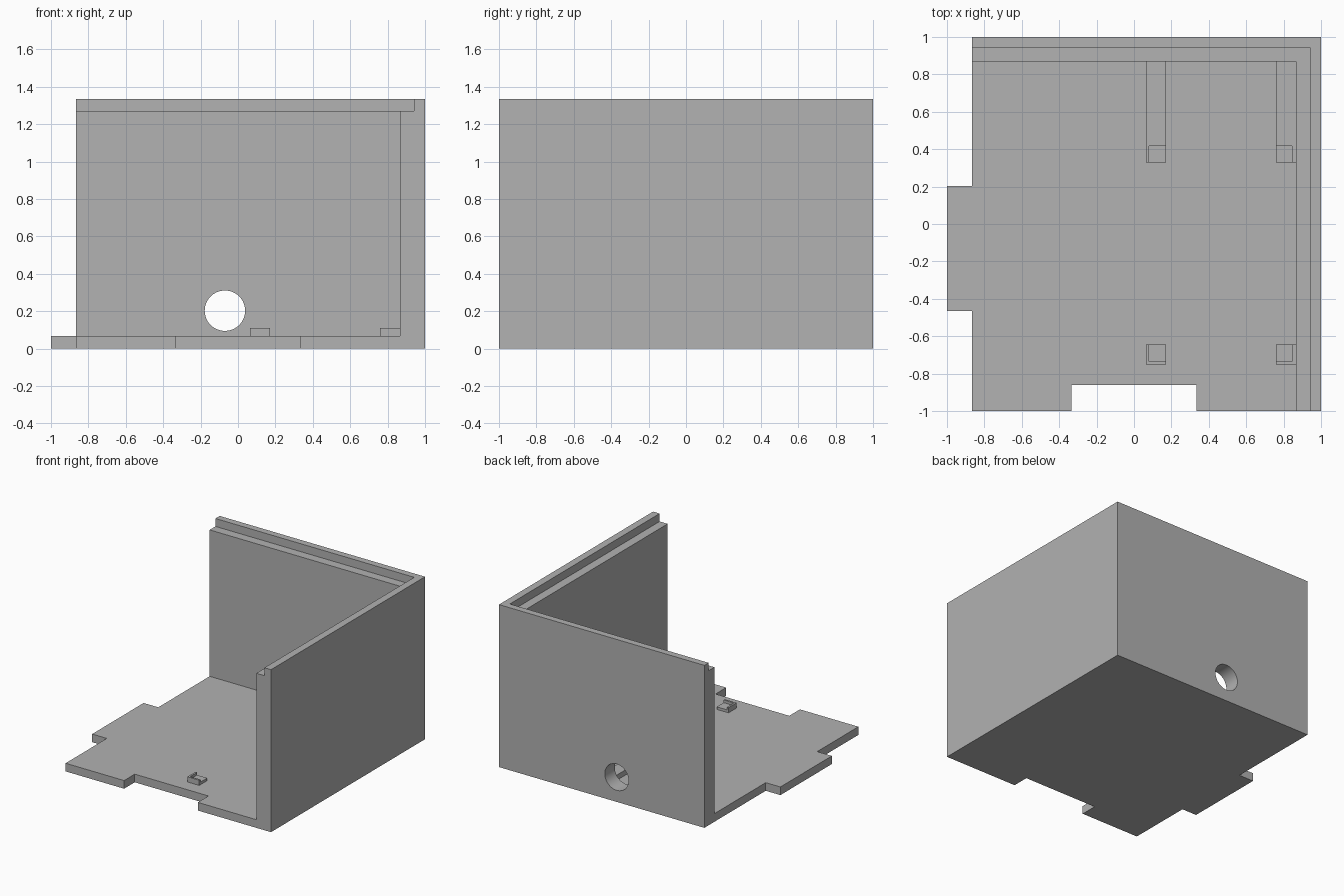
import bpy
import bmesh
import math

cube = bpy.data.objects.get("Cube")
if cube:
    bpy.data.objects.remove(cube, do_unlink=True)

grey = bpy.data.materials.new("plain grey")
grey.use_nodes = True
GREY = (0.445, 0.445, 0.445, 1)
grey.diffuse_color = GREY
grey.node_tree.nodes["Principled BSDF"].inputs["Base Color"].default_value = GREY


def prism(name, outline, z0, z1):
    """Extrude a flat outline upward into a solid."""
    bm = bmesh.new()
    face = bm.faces.new([bm.verts.new((x, y, z0)) for x, y in outline])
    top = bmesh.ops.extrude_face_region(bm, geom=[face])["geom"]
    verts = [v for v in top if isinstance(v, bmesh.types.BMVert)]
    bmesh.ops.translate(bm, verts=verts, vec=(0, 0, z1 - z0))
    bmesh.ops.recalc_face_normals(bm, faces=bm.faces)
    mesh = bpy.data.meshes.new(name)
    bm.to_mesh(mesh)
    bm.free()
    mesh.materials.append(grey)
    obj = bpy.data.objects.new(name, mesh)
    bpy.context.collection.objects.link(obj)
    return obj


def box(name, x0, x1, y0, y1, z0, z1):
    return prism(name, [(x0, y0), (x1, y0), (x1, y1), (x0, y1)], z0, z1)


def cut(obj, cutter):
    """Subtract the cutter and remove it."""
    mod = obj.modifiers.new("cut", "BOOLEAN")
    mod.operation, mod.solver, mod.object = "DIFFERENCE", "EXACT", cutter
    bpy.context.view_layer.objects.active = obj
    bpy.ops.object.modifier_apply(modifier=mod.name)
    bpy.data.objects.remove(cutter, do_unlink=True)


EDGE = -0.867            # open side of the floor
FLOOR, RIM, TOP = 0.067, 1.27, 1.335

# Case: solid footprint with side tab and front notch, hollowed out
footprint = [(EDGE, -1), (-0.335, -1), (-0.335, -0.862), (0.335, -0.862),
             (0.335, -1), (1, -1), (1, 1), (EDGE, 1),
             (EDGE, 0.203), (-1, 0.203), (-1, -0.465), (EDGE, -0.465)]
case = prism("case", footprint, 0, TOP)
cut(case, box("room_cutter", -2, 0.867, -2, 0.87, FLOOR, 2))
cut(case, box("rim_cutter", -2, 0.94, -2, 0.945, RIM, 2))

# Round cable hole through the back wall
bpy.ops.mesh.primitive_cylinder_add(vertices=64, radius=0.108, depth=0.6,
                                    location=(-0.07, 0.95, 0.203),
                                    rotation=(math.pi / 2, 0, 0))
cut(case, bpy.context.object)
bpy.ops.object.select_all(action="DESELECT")
case.select_set(True)
bpy.context.view_layer.objects.active = case
bpy.ops.object.shade_smooth_by_angle(angle=math.radians(30))

# Corner supports: front blocks and back rails, each with a stepped pocket
SEAT, PEG = 0.088, 0.11
for side, x0, x1, p0, p1 in (("right", 0.065, 0.172, 0.08, 0.3),
                             ("left", 0.76, 0.867, 0.6, 0.846)):
    block = box("front_support_" + side, x0, x1, -0.75, -0.645, FLOOR, PEG)
    cut(block, box("pocket_cutter", p0, p1, -0.735, -0.5, SEAT, 1))
    rail = box("back_rail_" + side, x0, x1, 0.328, 0.87, FLOOR, PEG)
    cut(rail, box("pocket_cutter", p0, p1, 0.2, 0.417, SEAT, 1))
